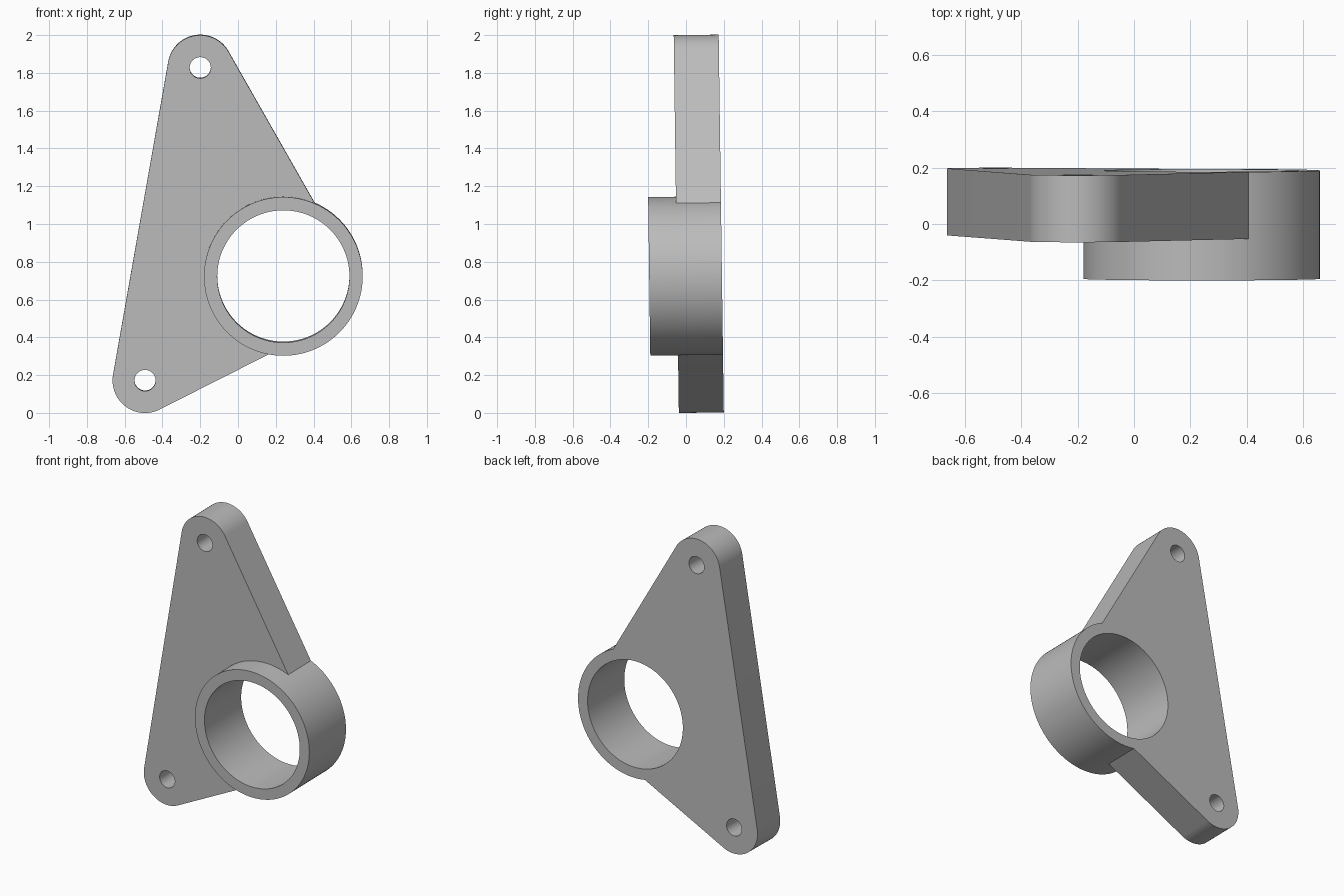
import bpy, bmesh, math
from mathutils import Matrix, Vector

cube = bpy.data.objects.get("Cube")
if cube:
    bpy.data.objects.remove(cube, do_unlink=True)

# Single plain metal colour
metal = bpy.data.materials.new("grey_metal")
metal.use_nodes = True
GREY = (0.5, 0.5, 0.5, 1)
metal.diffuse_color = GREY
metal.node_tree.nodes["Principled BSDF"].inputs["Base Color"].default_value = GREY

# Main dimensions (x, z centres)
TIP, FOOT, RING = Vector((-0.2, 1.828)), Vector((-0.492, 0.172)), Vector((0.24, 0.725))
LUG_R, WEB_R, RING_R, BORE_R, HOLE_R = 0.172, 0.335, 0.42, 0.35, 0.056
BACK, PLATE_FRONT, RING_FRONT = 0.2, -0.038, -0.185
TILT = 0.0135


def outline(circles, steps):
    """Points of the taut band around the given (centre, radius) circles."""
    points = []
    for i in range(steps):
        a = 2 * math.pi * i / steps
        d = Vector((math.cos(a), math.sin(a)))
        centre, r = max(circles, key=lambda c: c[0].dot(d) + c[1])
        points.append(centre + d * r)
    return points


def prism(name, circles, front, back, steps=128):
    """Extrude an outline along y."""
    bm = bmesh.new()
    face = bm.faces.new([bm.verts.new((p.x, front, p.y)) for p in outline(circles, steps)])
    side = bmesh.ops.extrude_face_region(bm, geom=[face])["geom"]
    bmesh.ops.translate(bm, vec=(0, back - front, 0),
                        verts=[g for g in side if isinstance(g, bmesh.types.BMVert)])
    bmesh.ops.recalc_face_normals(bm, faces=bm.faces)
    mesh = bpy.data.meshes.new(name)
    bm.to_mesh(mesh)
    bm.free()
    mesh.materials.append(metal)
    obj = bpy.data.objects.new(name, mesh)
    bpy.context.collection.objects.link(obj)
    return obj


def combine(target, tool, operation):
    """Apply a boolean and remove the tool."""
    mod = target.modifiers.new(operation, 'BOOLEAN')
    mod.operation, mod.solver, mod.object = operation, 'EXACT', tool
    bpy.ops.object.select_all(action='DESELECT')
    bpy.context.view_layer.objects.active = target
    target.select_set(True)
    bpy.ops.object.modifier_apply(modifier=mod.name)
    bpy.data.objects.remove(tool, do_unlink=True)


# Triangular plate joined to the ring collar
bracket = prism("bracket", [(TIP, LUG_R), (FOOT, LUG_R), (RING, WEB_R)], PLATE_FRONT, BACK, 240)
combine(bracket, prism("collar", [(RING, RING_R)], RING_FRONT, BACK), 'UNION')

# Bore and the two bolt holes
for name, centre, radius, steps in (("bore", RING, BORE_R, 128),
                                    ("tip_hole", TIP, HOLE_R, 48),
                                    ("foot_hole", FOOT, HOLE_R, 48)):
    combine(bracket, prism(name, [(centre, radius)], -1, 1, steps), 'DIFFERENCE')

# Slight backward lean of the whole part
bracket.data.transform(Matrix.Rotation(TILT, 4, 'X'))
bpy.ops.object.shade_smooth_by_angle(angle=math.radians(25))
